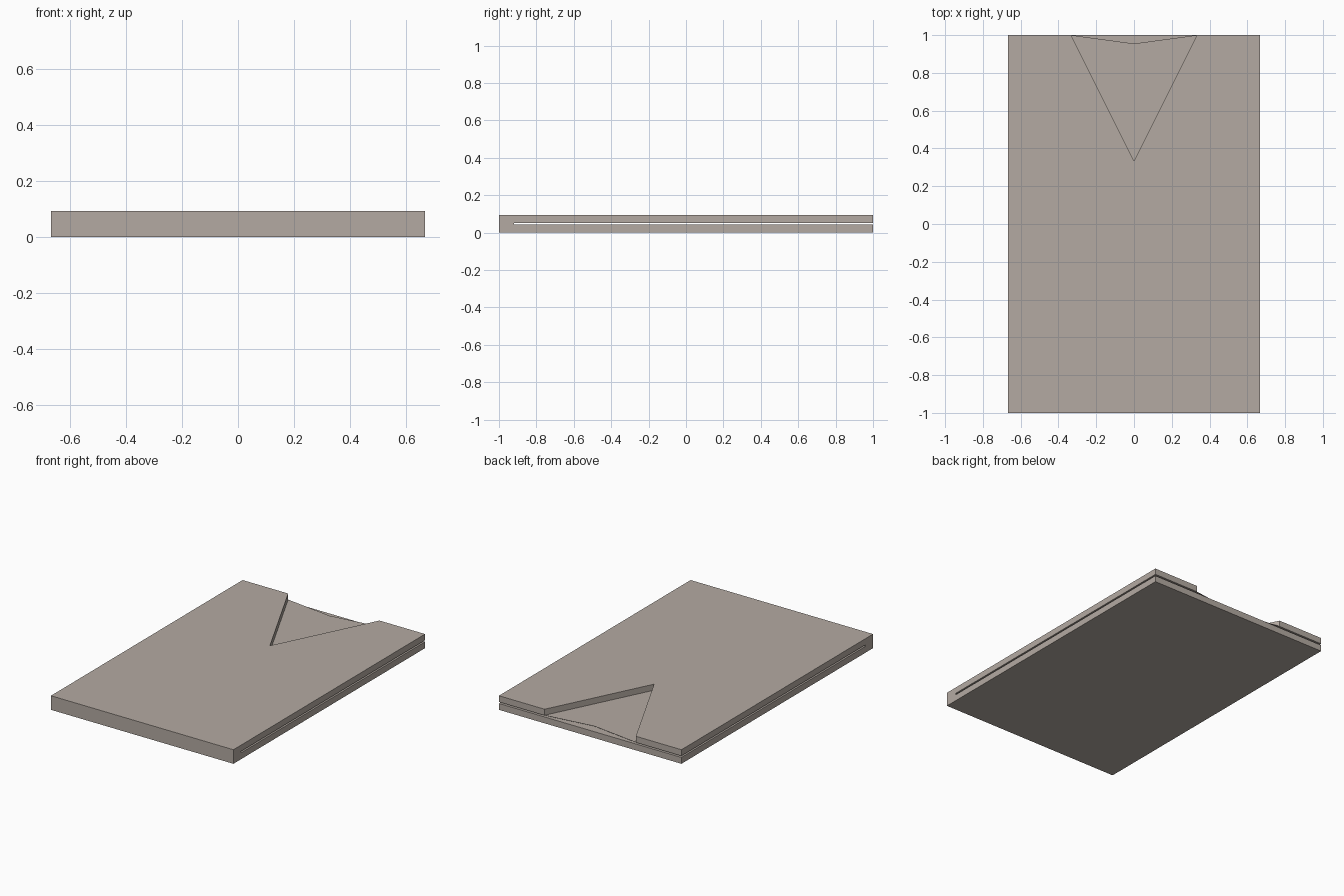
import bpy, bmesh
from mathutils import Vector

if "Cube" in bpy.data.objects:
    bpy.data.objects.remove(bpy.data.objects["Cube"])

W, H = 0.6667, 0.093          # half width, thickness
SLOT_LOW, SLOT_HIGH = 0.042, 0.052

card = bpy.data.materials.new("warm_grey_card")
card.diffuse_color = (0.456, 0.402, 0.361, 1)
card.use_nodes = True
card.node_tree.nodes["Principled BSDF"].inputs["Base Color"].default_value = card.diffuse_color


def prism(name, points, direction):
    """Extrude a flat outline of 3D points along a direction."""
    bm = bmesh.new()
    face = bm.faces.new([bm.verts.new(p) for p in points])
    ext = bmesh.ops.extrude_face_region(bm, geom=[face])
    bmesh.ops.translate(bm, vec=Vector(direction),
                        verts=[g for g in ext["geom"] if isinstance(g, bmesh.types.BMVert)])
    bmesh.ops.recalc_face_normals(bm, faces=bm.faces)
    mesh = bpy.data.meshes.new(name)
    bm.to_mesh(mesh)
    bm.free()
    mesh.materials.append(card)
    obj = bpy.data.objects.new(name, mesh)
    bpy.context.collection.objects.link(obj)
    return obj


# Folder: C-shaped side profile, two covers joined by a spine at the front
profile = [(-1, 0), (1, 0), (1, SLOT_LOW), (-0.92, SLOT_LOW),
           (-0.92, SLOT_HIGH), (1, SLOT_HIGH), (1, H), (-1, H)]
folder = prism("folder", [(-W, y, z) for y, z in profile], (2 * W, 0, 0))


def cut(name, outline, z):
    cutter = prism(name, [(x, y, z) for x, y in outline], (0, 0, 0.2 - z))
    cutter.hide_render = True
    cutter.hide_set(True)
    mod = folder.modifiers.new(name, "BOOLEAN")
    mod.operation = "DIFFERENCE"
    mod.solver = "EXACT"
    mod.object = cutter


# Shallow thumb cut right through the upper cover
cut("thumb_cutter", [(0, 0.955), (0.666, 1.045), (-0.666, 1.045)], 0.047)
# Deep V notch that leaves a thin sheet as its floor
cut("notch_cutter", [(0, 0.333), (0.4335, 1.2), (-0.4335, 1.2)], SLOT_HIGH + 0.001)
